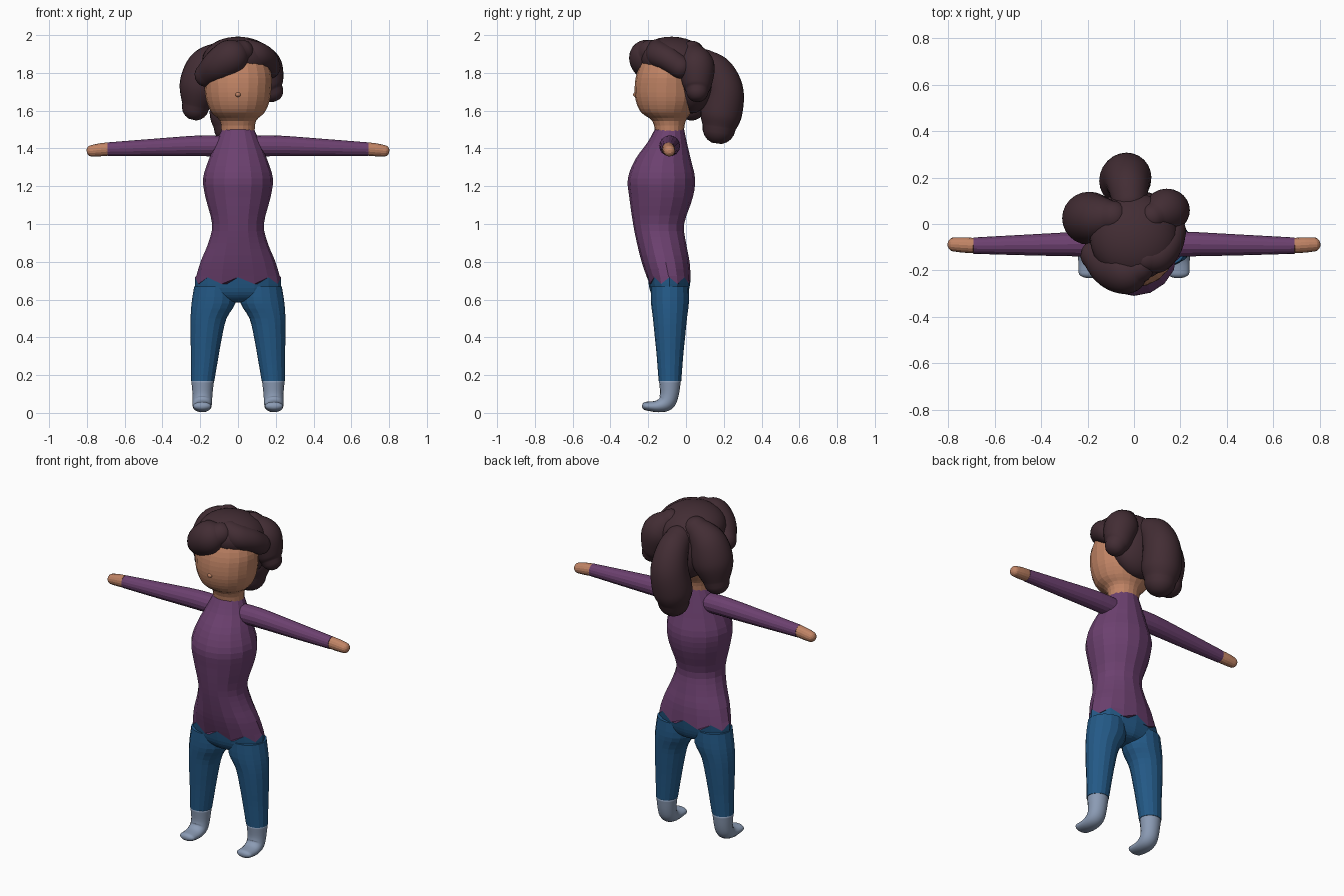
import bpy, bmesh, math
from mathutils import Vector

default_cube = bpy.data.objects.get("Cube")
if default_cube:
    bpy.data.objects.remove(default_cube)

UP, SIDE, DEPTH = Vector((0, 0, 1)), Vector((1, 0, 0)), Vector((0, 1, 0))
SEAM = 0.70


def material(name, *rgb):
    mat = bpy.data.materials.new(name)
    mat.use_nodes = True
    mat.diffuse_color = (*rgb, 1)
    shader = next(n for n in mat.node_tree.nodes if n.type == "BSDF_PRINCIPLED")
    shader.inputs["Base Color"].default_value = (*rgb, 1)
    return mat


purple = material("purple knit", .15, .052, .16)
denim = material("blue denim", .017, .1, .24)
skin = material("warm skin", .53, .23, .13)
brown = material("dark brown hair", .055, .026, .034)
grey = material("grey blue sock", .26, .33, .46)


def finish(name, bm, mat, smooth):
    bmesh.ops.recalc_face_normals(bm, faces=bm.faces)
    mesh = bpy.data.meshes.new(name)
    bm.to_mesh(mesh)
    bm.free()
    mesh.materials.append(mat)
    mesh.polygons.foreach_set("use_smooth", [smooth] * len(mesh.polygons))
    obj = bpy.data.objects.new(name, mesh)
    bpy.context.collection.objects.link(obj)
    return obj


def spline(rows, steps):
    """Smooth a list of (x, y, z, radius_a, radius_b) rows."""
    rows = [Vector(r) for r in rows]
    padded = [rows[0]] + rows + [rows[-1]]
    result = []
    for p0, p1, p2, p3 in zip(padded, padded[1:], padded[2:], padded[3:]):
        for k in range(steps):
            t = k / steps
            result.append(p1 + (p2 - p0) * t / 2
                          + (p0 * 2 - p1 * 5 + p2 * 4 - p3) * t * t / 2
                          + (p1 * 3 - p0 - p2 * 3 + p3) * t ** 3 / 2)
    return result + [rows[-1]]


def loft(name, rows, mat, axis=None, ref=SIDE, sides=16, steps=3,
         round_start=0, round_end=0, smooth=False):
    """Sweep an ellipse along rows; a fixed axis keeps every ring parallel."""
    rows = spline(rows, steps)
    rings = []
    for i, row in enumerate(rows):
        ahead = rows[min(i + 1, len(rows) - 1)].to_3d()
        tangent = axis or (ahead - rows[max(i - 1, 0)].to_3d()).normalized()
        rings.append((row.to_3d(), tangent, row[3], row[4]))

    def dome(ring, depth):
        centre, tangent, a, b = ring
        angles = [math.pi / 2 * k / 5 for k in range(1, 5)]
        return [(centre + tangent * depth * min(a, b) * math.sin(q), tangent,
                 a * math.cos(q), b * math.cos(q)) for q in angles]

    start = dome(rings[0], -round_start)[::-1] if round_start else []
    end = dome(rings[-1], round_end) if round_end else []
    bm = bmesh.new()
    loops = []
    for centre, tangent, a, b in start + rings + end:
        u = (ref - tangent * ref.dot(tangent)).normalized()
        v = tangent.cross(u)
        loop = []
        for k in range(sides):
            q = math.tau * k / sides
            loop.append(bm.verts.new(centre + u * a * math.cos(q) + v * b * math.sin(q)))
        loops.append(loop)
    for low, high in zip(loops, loops[1:]):
        for k in range(sides):
            n = (k + 1) % sides
            bm.faces.new((low[k], low[n], high[n], high[k]))
    bm.faces.new(loops[0])
    bm.faces.new(loops[-1])
    return finish(name, bm, mat, smooth)


def zigzag(obj):
    """Move alternate points of the waist seam up and down."""
    ring = [v for v in obj.data.vertices if abs(v.co.z - SEAM) < .0005]
    for k, v in enumerate(ring):
        v.co.z += .018 if k % 2 == 0 else -.018


def blob(name, centre, radii, mat, tilt=0):
    bm = bmesh.new()
    bmesh.ops.create_uvsphere(bm, u_segments=28, v_segments=16, radius=1)
    obj = finish(name, bm, mat, True)
    obj.location, obj.scale = centre, radii
    obj.rotation_euler.x = tilt
    return obj


# Sweater body and hips
zigzag(loft("sweater", [
    (0, -.088, SEAM, .228, .113), (0, -.108, .8, .198, .127),
    (0, -.13, .9, .157, .13), (0, -.145, 1, .137, .135),
    (0, -.132, 1.14, .172, .168), (0, -.13, 1.24, .185, .178),
    (0, -.122, 1.34, .155, .148), (0, -.1, 1.43, .117, .105),
    (0, -.088, 1.5, .086, .078)], purple, UP))
zigzag(loft("trouser_hips", [
    (0, -.088, SEAM, .228, .113), (0, -.088, .64, .215, .1),
    (0, -.085, .6, .1, .075), (0, -.085, .585, .03, .03)], denim, UP))

# Limbs, one set per side
for s, label in ((1, "left"), (-1, "right")):
    loft(label + "_trouser_leg", [
        (s * .122, -.086, .67, .11, .1), (s * .13, -.085, .58, .116, .1),
        (s * .156, -.085, .5, .095, .09), (s * .168, -.085, .4, .083, .08),
        (s * .176, -.085, .3, .073, .07), (s * .187, -.085, .17, .062, .06)],
        denim, UP)
    loft(label + "_foot", [
        (s * .187, -.085, .172, .06, .058), (s * .188, -.088, .1, .053, .05),
        (s * .189, -.105, .055, .051, .046), (s * .19, -.15, .035, .05, .032),
        (s * .19, -.21, .036, .048, .023)],
        grey, steps=4, round_end=1, smooth=True)
    loft(label + "_sleeve", [
        (s * .06, -.088, 1.412, .055, .055), (s * .2, -.086, 1.414, .054, .055),
        (s * .45, -.09, 1.405, .045, .046), (s * .69, -.093, 1.396, .035, .036)],
        purple, SIDE * s, DEPTH)
    loft(label + "_hand", [
        (s * .688, -.093, 1.397, .033, .035), (s * .735, -.09, 1.392, .033, .034),
        (s * .775, -.088, 1.387, .03, .03)],
        skin, ref=DEPTH, round_end=.9)

# Head and neck
loft("head", [
    (0, -.088, 1.48, .088, .075), (0, -.09, 1.545, .095, .088),
    (0, -.105, 1.59, .14, .132), (0, -.105, 1.65, .167, .16),
    (0, -.105, 1.72, .177, .167), (0, -.1, 1.8, .176, .16),
    (0, -.09, 1.88, .14, .13), (0, -.08, 1.94, .06, .06)], skin, UP, sides=20)
blob("nose", (0, -.268, 1.685), (.014, .012, .012), skin)

# Hair mass
blob("hair_crown", (0, -.055, 1.865), (.19, .19, .125), brown, -.15)
blob("hair_back", (0, .03, 1.77), (.165, .115, .185), brown)


def lock(name, path, flat=1, depth=1):
    rows = [(x, y, z, r, r * flat) for x, y, z, r in path]
    loft(name, rows, brown, ref=Vector((.6, .8, 0)) if flat != 1 else DEPTH,
         sides=24, steps=6, round_start=1, round_end=depth, smooth=True)


# Hair locks
lock("ponytail", [(-.02, .1, 1.85, .075), (-.025, .165, 1.8, .09),
                  (-.03, .2, 1.7, .105), (-.04, .185, 1.58, .11),
                  (-.04, .175, 1.51, .088)])
lock("right_side_lock", [(-.09, .03, 1.9, .07), (-.165, .025, 1.83, .105),
                         (-.2, .025, 1.72, .112), (-.225, .03, 1.62, .072)])
lock("left_side_lock", [(.08, .03, 1.91, .06), (.135, .055, 1.84, .095),
                        (.165, .06, 1.74, .078), (.18, .06, 1.705, .06)])
lock("right_fringe", [(.02, -.19, 1.91, .065), (-.03, -.205, 1.885, .096),
                      (-.1, -.185, 1.84, .09), (-.165, -.135, 1.79, .065)])
lock("left_fringe", [(.05, -.15, 1.92, .06), (.1, -.14, 1.895, .07),
                     (.145, -.09, 1.87, .065), (.165, -.03, 1.83, .06)])
